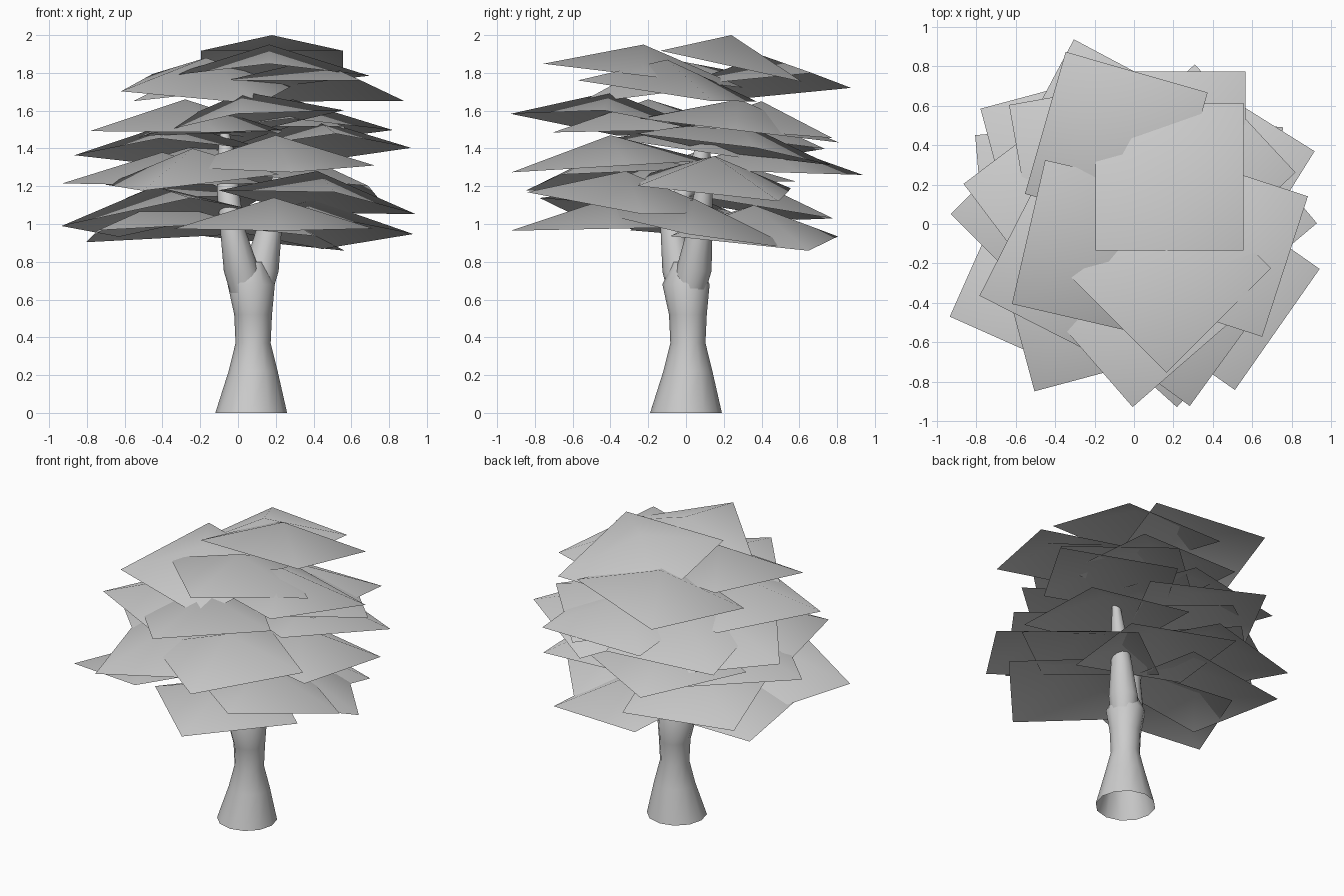
import bpy, math
from mathutils import Vector


def make_object(name, verts, faces, smooth_angle):
    mesh = bpy.data.meshes.new(name)
    mesh.from_pydata(verts, [], faces)
    mesh.update()
    ob = bpy.data.objects.new(name, mesh)
    bpy.context.collection.objects.link(ob)
    bpy.ops.object.select_all(action='DESELECT')
    ob.select_set(True)
    bpy.context.view_layer.objects.active = ob
    bpy.ops.object.shade_smooth_by_angle(angle=math.radians(smooth_angle))
    return ob


def tube(name, path, sides=12):
    """Open tube through (x, y, z, radius) stations with level rings."""
    verts, faces = [], []
    for x, y, z, r in path:
        for i in range(sides):
            a = 2 * math.pi * i / sides
            verts.append((x + r * math.cos(a), y + r * math.sin(a), z))
    for k in range(len(path) - 1):
        for i in range(sides):
            j = (i + 1) % sides
            a, b = k * sides, (k + 1) * sides
            faces.append((a + i, a + j, b + j, b + i))
    return make_object(name, verts, faces, 60)


def leaf_card(name, x, y, z, yaw, gx, gy, r=0.53, dome=0.165):
    """Square leaf card: raised centre, four low corners, tilted by slopes."""
    slope = Vector((gx, gy))
    verts = [(x, y, z)]
    for i in range(4):
        a = math.radians(yaw + 90 * i)
        off = Vector((math.cos(a), math.sin(a))) * r
        verts.append((x + off.x, y + off.y, z - dome + slope.dot(off)))
    faces = [(0, 1 + i, 1 + (i + 1) % 4) for i in range(4)]
    return make_object(name, verts, faces, 60)


# Trunk with flared foot and two branches growing out of its top
tube("trunk", [(0.07, 0, 0, 0.19), (0.08, 0.01, 0.22, 0.13),
               (0.08, 0.01, 0.37, 0.093), (0.08, 0.01, 0.52, 0.1),
               (0.07, 0, 0.68, 0.125), (0.07, 0, 0.8, 0.07)])
tube("left_branch", [(0.05, -0.01, 0.6, 0.08), (0.02, -0.03, 0.75, 0.095),
                     (-0.03, -0.07, 0.98, 0.065), (-0.05, -0.02, 1.15, 0.06),
                     (-0.06, 0.08, 1.35, 0.05), (-0.07, 0.1, 1.48, 0.025)])
tube("right_branch", [(0.09, 0.01, 0.6, 0.08), (0.12, 0.04, 0.75, 0.095),
                      (0.16, 0.07, 0.95, 0.07), (0.2, 0.09, 1.15, 0.05),
                      (0.24, 0.11, 1.35, 0.025)])

# Foliage cards: apex x, y, z, corner direction, slope in x, slope in y
upper = [
    (0.18, 0.24, 2.0, 45, 0, -0.22),
    (-0.09, 0.41, 1.89, 29, 0.127, 0.061),
    (-0.17, -0.125, 1.88, 32, -0.06, 0.14),
    (0.165, -0.225, 1.95, 0, 0, -0.12),
    (0.41, -0.1, 1.87, 27, -0.045, -0.14),
    (0.03, -0.4, 1.7, -94, 0.12, -0.1),
    (-0.28, -0.2, 1.66, 198, 0, 0.02),
    (0.19, 0.4, 1.65, 45, 0, -0.08),
    (0.29, 0.28, 1.66, 88, 0, -0.12),
    (0.4, 0.25, 1.56, 13, 0.05, -0.15),
    (-0.2, 0.3, 1.6, 55, 0.05, -0.12),
    (-0.34, 0.13, 1.54, 172, 0, -0.15),
]
lower = [
    (0.2, -0.4, 1.47, -81, 0, 0.06),
    (-0.15, 0.43, 1.44, 107, 0, -0.03),
    (-0.24, -0.39, 1.4, -30, 0.1, 0.07),
    (-0.4, 0.05, 1.38, 180, 0, 0.02),
    (0.35, 0.15, 1.36, 40, -0.1, -0.1),
    (0.42, -0.32, 1.28, 10, -0.1, -0.12),
    (-0.44, -0.28, 1.2, 21, 0.15, -0.15),
    (0.4, 0.05, 1.13, -5, -0.05, -0.18),
    (0.19, -0.4, 1.14, -87, 0, 0.02),
    (-0.4, 0.11, 1.12, 50, 0.06, -0.08),
    (0.12, 0.36, 1.1, 33, -0.12, -0.08),
    (-0.32, 0.32, 1.25, 60, 0.05, -0.15),
]
for tier, cards in (("upper", upper), ("lower", lower)):
    for i, card in enumerate(cards, 1):
        leaf_card(f"{tier}_leaf_card_{i}", *card)
